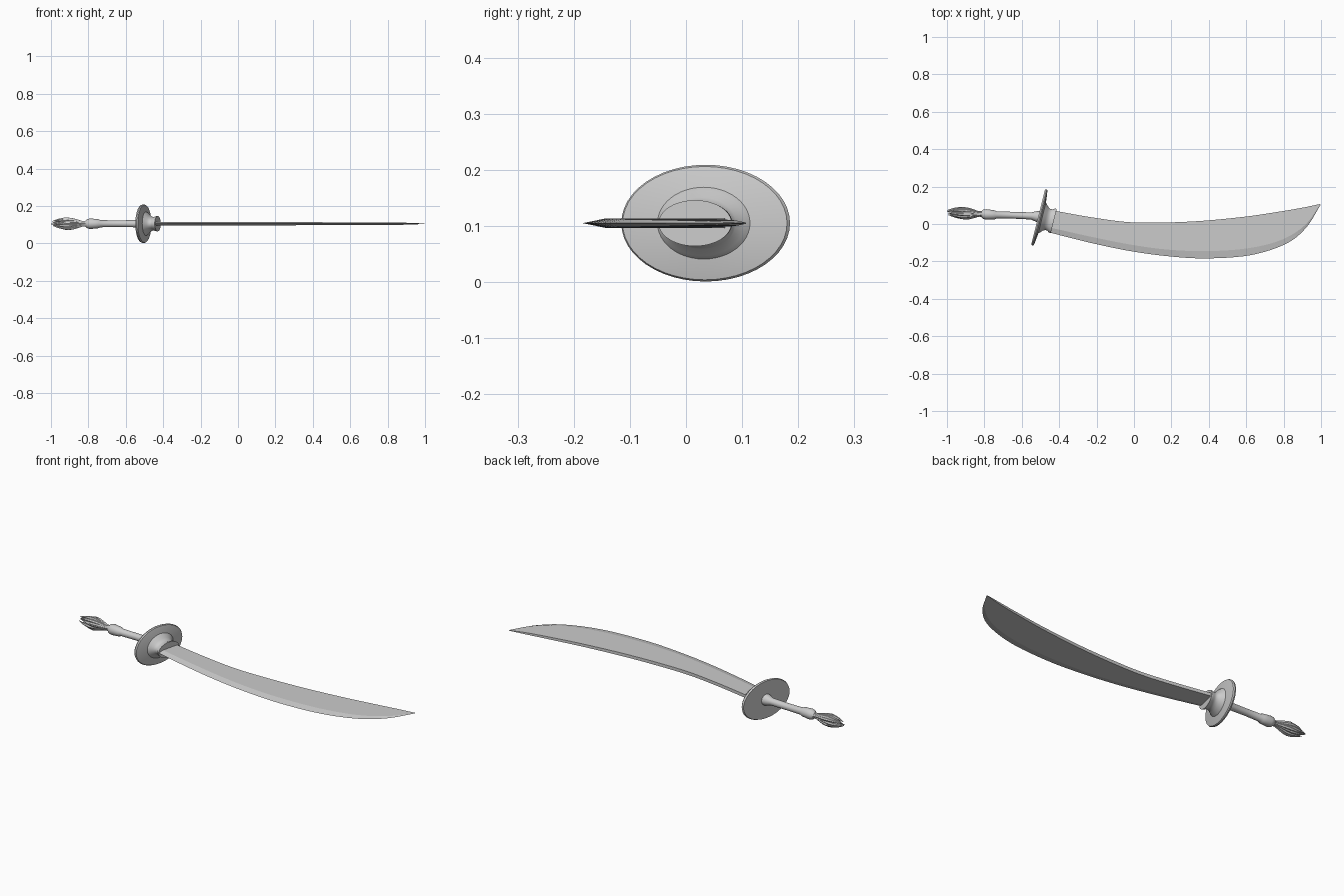
import bpy, bmesh, math, random
from mathutils import Vector

random.seed(4)
cube = bpy.data.objects.get("Cube")
if cube:
    bpy.data.objects.remove(cube, do_unlink=True)

MID = 0.105  # height of the sword's centre plane

steel = bpy.data.materials.new("grey steel")
steel.use_nodes = True
GREY = (0.6, 0.6, 0.6, 1)
steel.diffuse_color = GREY
steel.node_tree.nodes["Principled BSDF"].inputs["Base Color"].default_value = GREY


def spline(points, steps):
    """Smooth curve through tuples of any length."""
    pts = [Vector(p) for p in points]
    out = []
    for i in range(len(pts) - 1):
        p1, p2 = pts[i], pts[i + 1]
        p0 = pts[i - 1] if i else p1 * 2 - p2
        p3 = pts[i + 2] if i + 2 < len(pts) else p2 * 2 - p1
        for k in range(steps):
            t = k / steps
            out.append(p1 + (p2 - p0) * (t / 2)
                       + (p0 * 2 - p1 * 5 + p2 * 4 - p3) * (t * t / 2)
                       + (p1 * 3 - p0 - p2 * 3 + p3) * (t ** 3 / 2))
    return out + [pts[-1]]


def skin(bm, loops):
    """Bridge equal rings of points and close both ends."""
    rings = [[bm.verts.new(p) for p in loop] for loop in loops]
    n = len(rings[0])
    for a, b in zip(rings, rings[1:]):
        for j in range(n):
            k = (j + 1) % n
            bm.faces.new((a[j], a[k], b[k], b[j]))
    bm.faces.new(rings[0][::-1])
    bm.faces.new(rings[-1])


def oval(x, y, z, ry, rz, sides):
    angles = [math.tau * i / sides for i in range(sides)]
    return [(x, y + ry * math.cos(a), z + rz * math.sin(a)) for a in angles]


def finish(bm, name, smooth_angle=None):
    bmesh.ops.recalc_face_normals(bm, faces=bm.faces)
    mesh = bpy.data.meshes.new(name)
    bm.to_mesh(mesh)
    bm.free()
    mesh.materials.append(steel)
    obj = bpy.data.objects.new(name, mesh)
    bpy.context.collection.objects.link(obj)
    if smooth_angle:
        bpy.ops.object.select_all(action='DESELECT')
        obj.select_set(True)
        bpy.context.view_layer.objects.active = obj
        bpy.ops.object.shade_smooth_by_angle(angle=math.radians(smooth_angle))
    return obj


# Blade: stations of spine x, y, bevel x, y, edge x, y, half thickness
stations = [
    (-0.43, 0.072, -0.445, -0.02, -0.45, -0.046, 0.0085),
    (-0.235, 0.037, -0.235, -0.067, -0.235, -0.10, 0.0085),
    (-0.03, 0.010, -0.03, -0.108, -0.03, -0.143, 0.0085),
    (0.17, 0.008, 0.17, -0.136, 0.17, -0.171, 0.0085),
    (0.38, 0.018, 0.38, -0.145, 0.38, -0.184, 0.008),
    (0.60, 0.040, 0.60, -0.131, 0.62, -0.167, 0.0075),
    (0.77, 0.065, 0.78, -0.088, 0.81, -0.107, 0.0065),
    (0.90, 0.087, 0.91, -0.010, 0.92, -0.020, 0.005),
    (0.995, 0.107, 0.996, 0.104, 0.997, 0.102, 0.001),
]
bm = bmesh.new()
sections = []
for sx, sy, bx, by, ex, ey, h in spline(stations, 6):
    sections.append([(sx, sy, MID + h), (bx, by, MID + h), (ex, ey, MID),
                     (bx, by, MID - h), (sx, sy, MID - h)])
skin(bm, sections)
finish(bm, "blade")

# Guard: oval disc running into a flared collar that holds the blade
guard_profile = [
    (-0.008, 0.151, 0.101), (0.0, 0.155, 0.104), (0.006, 0.151, 0.101),
    (0.010, 0.125, 0.086), (0.014, 0.085, 0.064), (0.022, 0.077, 0.058),
    (0.034, 0.064, 0.046), (0.046, 0.058, 0.038), (0.058, 0.059, 0.036),
    (0.068, 0.066, 0.040), (0.078, 0.067, 0.041),
]
bm = bmesh.new()
skin(bm, [oval(u, 0, 0, ry, rz, 48) for u, ry, rz in guard_profile])
guard = finish(bm, "guard", 35)
guard.location = (-0.505, 0.035, MID)
guard.rotation_euler.z = math.radians(-14)

# Grip with a rounded pommel: x, y, radius
grip_path = [
    (-0.50, 0.037, 0.032), (-0.525, 0.040, 0.028), (-0.55, 0.043, 0.019),
    (-0.65, 0.047, 0.018), (-0.735, 0.049, 0.019), (-0.745, 0.049, 0.024),
    (-0.765, 0.050, 0.026), (-0.79, 0.051, 0.028), (-0.805, 0.052, 0.025),
    (-0.815, 0.053, 0.016), (-0.83, 0.054, 0.010),
]
bm = bmesh.new()
skin(bm, [oval(x, y, MID, r, r, 24) for x, y, r in grip_path])
finish(bm, "grip", 40)

# Tassel: a bundle of tapering strands, wide in the middle
strand_path = [(0.0, 0.012, 0.006), (0.1, 0.009, 0.006), (0.3, 0.018, 0.008),
               (0.55, 0.026, 0.009), (0.8, 0.022, 0.006), (1.0, 0.013, 0.001)]
bm = bmesh.new()
for layer, count in ((1.0, 14), (0.45, 6)):
    for i in range(count):
        angle = math.tau * i / count + random.uniform(-0.1, 0.1)
        length = random.uniform(0.155, 0.188)
        if i == 0:
            length = 0.188
        spread = layer * random.uniform(0.9, 1.05)
        twist = random.uniform(-0.2, 0.3)
        rings = []
        for t, off, r in spline(strand_path, 2):
            a = angle + twist * t
            rings.append(oval(-0.812 - length * t,
                              0.053 + 0.008 * t + off * spread * math.cos(a),
                              MID + off * spread * math.sin(a), r, r, 6))
        skin(bm, rings)
finish(bm, "tassel", 50)
